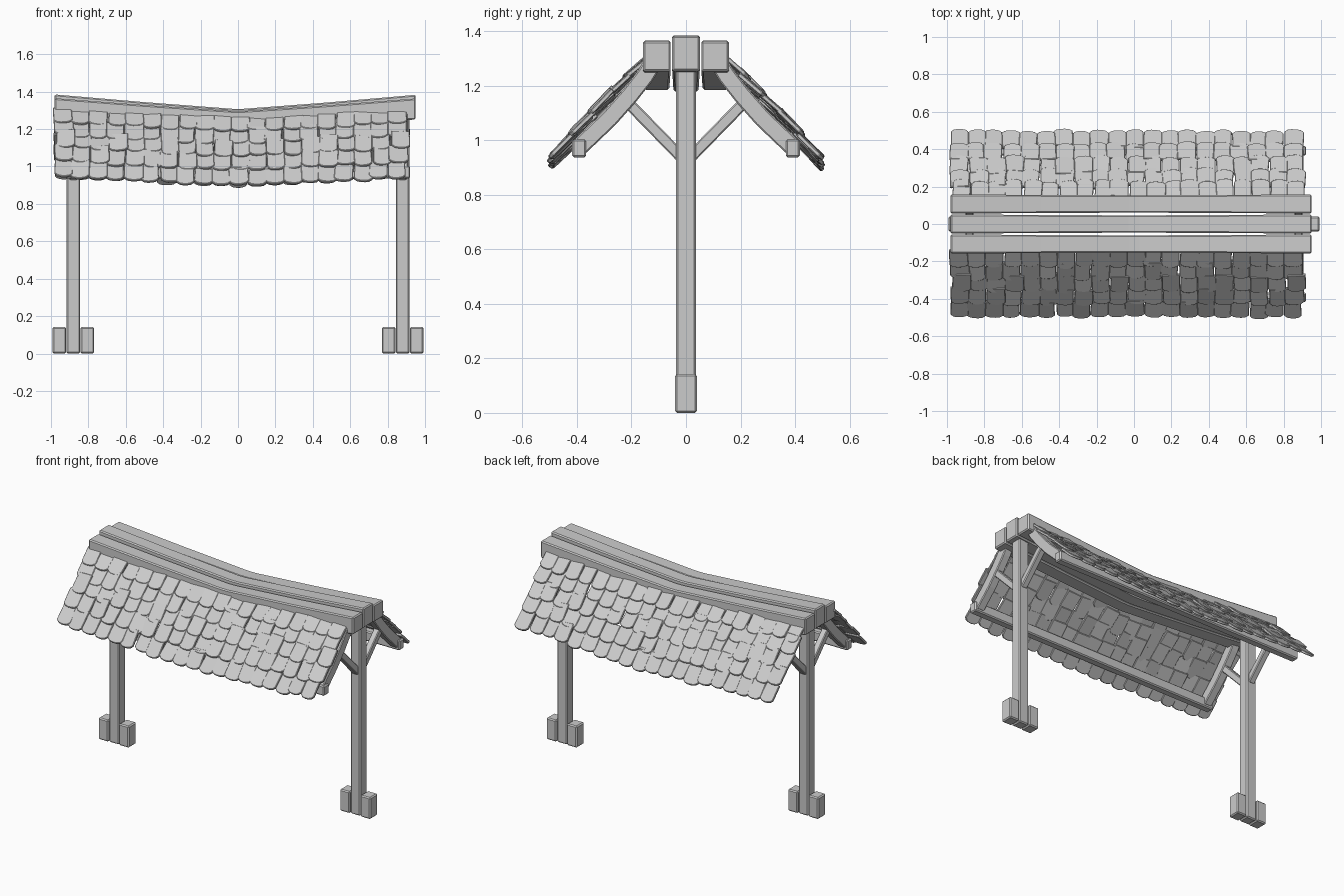
import bpy, math, random
from mathutils import Vector

if "Cube" in bpy.data.objects:
    bpy.data.objects.remove(bpy.data.objects["Cube"])

random.seed(7)


def make_object(name, verts, faces, bevel=0.0):
    mesh = bpy.data.meshes.new(name)
    mesh.from_pydata([tuple(v) for v in verts], [], faces)
    mesh.update()
    ob = bpy.data.objects.new(name, mesh)
    bpy.context.collection.objects.link(ob)
    if bevel:
        m = ob.modifiers.new("soft_edges", 'BEVEL')
        m.width = bevel
        m.segments = 1
        m.limit_method = 'ANGLE'
        m.angle_limit = math.radians(40)
    return ob


def loft(name, rings, bevel=0.007):
    """Join four-cornered rings into a capped timber."""
    verts = [v for r in rings for v in r]
    faces = [(3, 2, 1, 0)]
    for i in range(len(rings) - 1):
        a = 4 * i
        for k in range(4):
            n = (k + 1) % 4
            faces.append((a + k, a + n, a + 4 + n, a + 4 + k))
    e = 4 * (len(rings) - 1)
    faces.append((e, e + 1, e + 2, e + 3))
    return make_object(name, verts, faces, bevel)


def x_ring(x, y0, y1, z0, z1):
    return [Vector((x, y0, z0)), Vector((x, y1, z0)), Vector((x, y1, z1)), Vector((x, y0, z1))]


def box(name, x0, x1, y0, y1, z0, z1):
    return loft(name, [x_ring(x0, y0, y1, z0, z1), x_ring(x1, y0, y1, z0, z1)])


def side_timber(name, x, width, path, thick, flip):
    """Timber following a path in the y-z plane."""
    pts = [Vector((0, p[0], p[1])) for p in path]
    rings = []
    for i, p in enumerate(pts):
        d = (pts[min(i + 1, len(pts) - 1)] - pts[max(i - 1, 0)]).normalized()
        n = Vector((0, -d.z, d.y)) * thick / 2
        w = Vector((width / 2, 0, 0))
        c = p + Vector((x, 0, 0))
        ring = [c - w - n, c + w - n, c + w + n, c - w + n]
        rings.append([Vector((v.x, v.y * flip, v.z)) for v in ring])
    ob = loft(name, rings if flip > 0 else [r[::-1] for r in rings], 0.005)
    return ob


def sag(x):
    return 1 - min(1, abs(x) / 0.97) ** 1.12


# posts with foot blocks either side
for side, label in ((-1, "left"), (1, "right")):
    px = 0.88 * side
    box(label + "_post", px - 0.036, px + 0.036, -0.036, 0.036, 0, 1.29)
    for s, tag in ((-1, "outer"), (1, "inner")):
        fx = px + s * 0.075
        box(f"{label}_foot_{tag}", fx - 0.036, fx + 0.036, -0.04, 0.04, 0, 0.142)

# three sagging ridge beams
for name, yc, hw, top, h, drop in (("ridge_centre", 0, 0.051, 1.385, 0.13, 0.078),
                                   ("ridge_front", -0.107, 0.051, 1.365, 0.112, 0.07),
                                   ("ridge_back", 0.107, 0.051, 1.365, 0.112, 0.07)):
    rings = []
    for x in (-0.98, -0.5, -0.03, 0.03, 0.47, 0.95):
        w = hw - 0.005 * sag(x)
        t = top - drop * sag(x)
        rings.append(x_ring(x, yc - w, yc + w, t - h, t))
    loft(name, rings)

# curved rafters, braces and eaves purlins
rafter = [(0.11, 1.30), (0.15, 1.235), (0.205, 1.165), (0.28, 1.08), (0.39, 0.975)]
for flip, tag in ((-1, "front"), (1, "back")):
    for px, label in ((-0.88, "left"), (0.88, "right")):
        side_timber(f"{label}_{tag}_rafter", px, 0.055, rafter, 0.065, flip)
        side_timber(f"{label}_{tag}_brace", px, 0.042, [(0.02, 0.94), (0.215, 1.14)], 0.042, flip)
    y0, y1 = sorted((flip * 0.366, flip * 0.418))
    box(tag + "_purlin", -0.92, 0.92, y0, y1, 0.937, 1.003)

# overlapping round-ended shingles, five rows per slope
BUTTS = [(0.235, 1.238), (0.298, 1.172), (0.365, 1.105), (0.435, 1.03), (0.503, 0.95)]
OUTLINE = [(-0.5, 0), (0.5, 0), (0.51, 0.84), (0.34, 0.96), (0.12, 1.0),
           (-0.12, 1.0), (-0.34, 0.96), (-0.51, 0.84)]
COLS = 20
for flip, tag in ((-1, "front"), (1, "back")):
    for row, (by, bz) in enumerate(BUTTS):
        verts, faces = [], []
        shift = random.uniform(-0.015, 0.01)
        for c in range(COLS):
            xc = -0.925 + c * 1.79 / (COLS - 1) + shift + random.uniform(-0.008, 0.008)
            wid = 0.096 * random.uniform(0.95, 1.08)
            length = 0.125 + random.uniform(-0.004, 0.008)
            slope = math.radians(41 + row * 1.2 + random.uniform(-3, 3))
            d = Vector((0, math.cos(slope), -math.sin(slope)))
            n = Vector((0, math.sin(slope), math.cos(slope)))
            butt = Vector((xc, by, bz - 0.05 * sag(xc))) + d * random.uniform(-0.01, 0.012)
            top = butt - d * length
            spin = random.uniform(-0.06, 0.06)
            roll = random.uniform(-0.07, 0.07)
            base = len(verts)
            for lift in (-0.016, 0):
                for u, v in OUTLINE:
                    a, b = u * wid, (v - 0.5) * length
                    a, b = a - b * spin, b + a * spin
                    p = top + d * (b + length / 2) + n * (lift + a * roll)
                    verts.append(Vector((p.x + a, p.y * flip, p.z)))
            k = len(OUTLINE)
            tile = [tuple(range(base, base + k)), tuple(range(base + 2 * k - 1, base + k - 1, -1))]
            for i in range(k):
                j = (i + 1) % k
                tile.append((base + j, base + i, base + k + i, base + k + j))
            faces += tile if flip < 0 else [f[::-1] for f in tile]
        ob = make_object(f"{tag}_shingle_row_{row + 1}", verts, faces, 0.003)

# make every shell face outward
import bmesh
for ob in bpy.data.objects:
    bm = bmesh.new()
    bm.from_mesh(ob.data)
    bmesh.ops.recalc_face_normals(bm, faces=bm.faces)
    bm.to_mesh(ob.data)
    bm.free()
